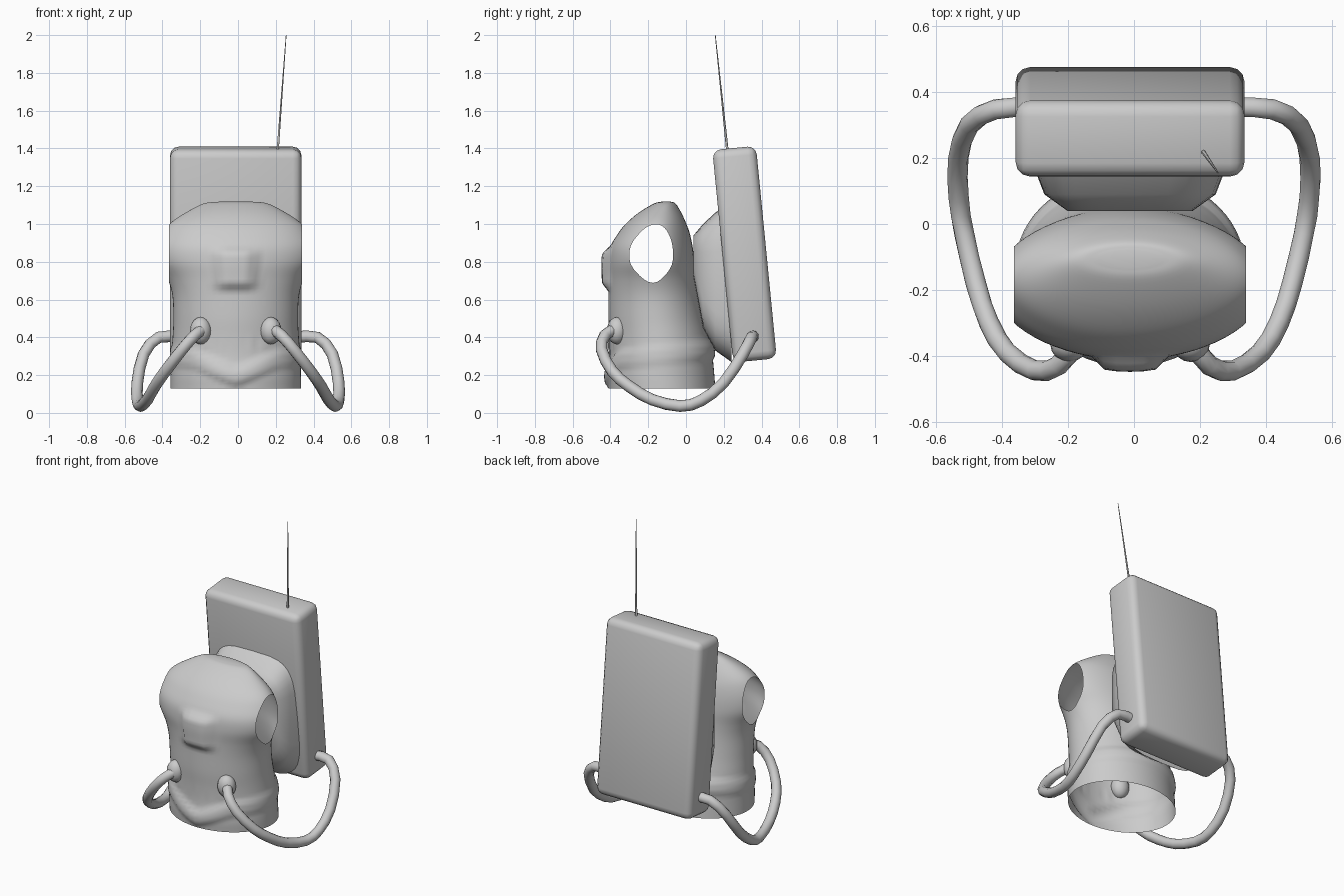
import bpy, bmesh, math
from mathutils import Vector

cube = bpy.data.objects.get("Cube")
if cube:
    bpy.data.objects.remove(cube, do_unlink=True)

CX = -0.012  # centre line of suit and pack

grey = bpy.data.materials.new("plain grey")
grey.use_nodes = True
grey.diffuse_color = (0.6, 0.6, 0.6, 1)
grey.node_tree.nodes["Principled BSDF"].inputs["Base Color"].default_value = (0.6, 0.6, 0.6, 1)


def finish(name, bm, angle=40):
    """Turn a bmesh into a smooth shaded object."""
    bmesh.ops.recalc_face_normals(bm, faces=bm.faces)
    mesh = bpy.data.meshes.new(name)
    bm.to_mesh(mesh)
    bm.free()
    mesh.materials.append(grey)
    mesh.shade_smooth()
    mesh.set_sharp_from_angle(angle=math.radians(angle))
    obj = bpy.data.objects.new(name, mesh)
    bpy.context.collection.objects.link(obj)
    return obj


def loft(bm, rings, cap_start=False, cap_end=False):
    """Skin a list of closed rings of points."""
    rows = [[bm.verts.new(p) for p in ring] for ring in rings]
    n = len(rows[0])
    for a, b in zip(rows, rows[1:]):
        for i in range(n):
            j = (i + 1) % n
            bm.faces.new((a[i], a[j], b[j], b[i]))
    if cap_start:
        bm.faces.new(rows[0])
    if cap_end:
        bm.faces.new(rows[-1])


def spline(points, steps):
    """Smooth path through the points."""
    pts = [Vector(p) for p in points]
    pts = [pts[0] * 2 - pts[1]] + pts + [pts[-1] * 2 - pts[-2]]
    out = []
    for a, b, c, d in zip(pts, pts[1:], pts[2:], pts[3:]):
        for k in range(steps):
            t = k / steps
            out.append(b + (c - a) * (t / 2) + (a * 2 - b * 5 + c * 4 - d) * (t * t / 2)
                       + (b * 3 - a - c * 3 + d) * (t ** 3 / 2))
    return out + [pts[-2]]


def ramp(x, lo, hi):
    t = min(max((x - lo) / (hi - lo), 0), 1)
    return t * t * (3 - 2 * t)


def tube(name, path, radius, tip, sides):
    """Sweep a round section along a path."""
    bm = bmesh.new()
    rings = []
    for i, p in enumerate(path):
        d = (path[min(i + 1, len(path) - 1)] - path[max(i - 1, 0)]).normalized()
        u = d.cross(Vector((0.55, 0.3, 0.6)).cross(Vector((0, 0, 1)))).normalized()
        if i and u.dot(last) < 0:
            u = -u
        last = u
        v = d.cross(u)
        r = radius + (tip - radius) * i / (len(path) - 1)
        rings.append([p + (u * math.cos(k * math.tau / sides) + v * math.sin(k * math.tau / sides)) * r
                      for k in range(sides)])
    loft(bm, rings, True, True)
    return finish(name, bm, 60)


# Suit torso: half width, front y, back y at each height (arms are cut off below)
sections = [
    Vector((w, front, back, z)) for w, front, back, z in (
        (0.346, -0.41, 0.155, 0.13), (0.345, -0.415, 0.15, 0.2), (0.342, -0.405, 0.14, 0.3),
        (0.334, -0.405, 0.12, 0.4), (0.33, -0.41, 0.095, 0.5), (0.335, -0.41, 0.07, 0.62),
        (0.36, -0.41, 0.055, 0.71), (0.405, -0.412, 0.045, 0.8), (0.41, -0.4, 0.035, 0.88),
        (0.385, -0.36, 0.02, 0.95), (0.345, -0.315, 0.0, 1.005), (0.265, -0.25, -0.025, 1.06),
        (0.17, -0.17, -0.055, 1.108), (0.09, -0.13, -0.08, 1.118))]
SEG = 64
rings = []
for w, front, back, z in spline(sections, 5):
    ring = []
    for k in range(SEG):
        a = math.tau * k / SEG
        s, c = math.sin(a), math.cos(a)
        x, y = w * c, (front + back) / 2 + (back - front) / 2 * s
        f = max(-s, 0)
        # waist band, dipping at the front
        mid = 0.315 + 0.03 * s - 0.09 * max(0, 1 - abs(x) / 0.22) * f
        band = 0.018 * ramp(z, mid - 0.07, mid - 0.03) * (1 - ramp(z, mid + 0.02, mid + 0.05))
        # folds above the band and the raised chest panel
        fold = 0.01 * math.cos(x * 85) * f * ramp(z, 0.3, 0.36) * (1 - ramp(z, 0.36, 0.43)) * (abs(x) < 0.16)
        chest = 0.036 * ramp(0.12 - abs(x), 0, 0.05) * ramp(0.13 - abs(z - 0.765), 0, 0.06) * (s < 0)
        x += band * c * 0.4
        y += band * s - fold - chest
        ring.append((CX + x, y, z))
    rings.append(ring)
bm = bmesh.new()
loft(bm, rings, cap_end=True)
for side in (-1, 1):
    bmesh.ops.bisect_plane(bm, geom=bm.verts[:] + bm.edges[:] + bm.faces[:],
                           plane_co=(CX + side * 0.352, 0, 0), plane_no=(side, 0, 0), clear_outer=True)
finish("suit_torso", bm, 70)

# Backpack: rounded box leaning forward
bm = bmesh.new()
bmesh.ops.create_cube(bm, size=1)
bmesh.ops.scale(bm, vec=(0.695, 0.232, 1.13), verts=bm.verts)
bmesh.ops.bevel(bm, geom=bm.edges[:], offset=0.045, segments=3, profile=0.5, affect='EDGES')
pack = finish("backpack", bm, 50)
pack.location = (CX, 0.31, 0.84)
pack.rotation_euler.x = math.radians(5.6)

# Back pad between pack and suit
bm = bmesh.new()
pad = []
for y, w, lo, hi in ((0.24, 0.31, 0.27, 1.12), (0.155, 0.285, 0.33, 1.06),
                     (0.09, 0.26, 0.45, 1.0), (0.04, 0.19, 0.72, 0.94)):
    ring = []
    for k in range(32):
        a = math.tau * k / 32
        c, s = math.cos(a), math.sin(a)
        ring.append((CX + w * math.copysign(abs(c) ** 0.5, c), y,
                     (lo + hi) / 2 + (hi - lo) / 2 * math.copysign(abs(s) ** 0.5, s)))
    pad.append(ring)
loft(bm, pad, True, True)
finish("back_pad", bm, 60)

# Hoses and their sockets on both sides
hose = [(0.30, 0.355, 0.40), (0.42, 0.348, 0.40), (0.50, 0.30, 0.31), (0.533, 0.2, 0.16),
        (0.532, 0.08, 0.065), (0.515, -0.03, 0.036), (0.48, -0.18, 0.07), (0.44, -0.3, 0.14),
        (0.385, -0.39, 0.22), (0.30, -0.445, 0.33), (0.23, -0.43, 0.41), (0.175, -0.36, 0.45)]
for side, label in ((1, "left"), (-1, "right")):
    path = spline([(side * x, y, z) for x, y, z in hose], 2)
    tube(label + "_hose", path, 0.031, 0.031, 10)
    bm = bmesh.new()
    bmesh.ops.create_uvsphere(bm, u_segments=16, v_segments=10, radius=0.06)
    bmesh.ops.scale(bm, vec=(0.95, 0.9, 1.2), verts=bm.verts)
    socket = finish(label + "_hose_socket", bm, 60)
    socket.location = (CX + side * 0.185, -0.365, 0.435)

# Antenna
tube("antenna", [Vector((0.208, 0.222, 1.36)), Vector((0.255, 0.155, 2.0))], 0.007, 0.002, 6)
